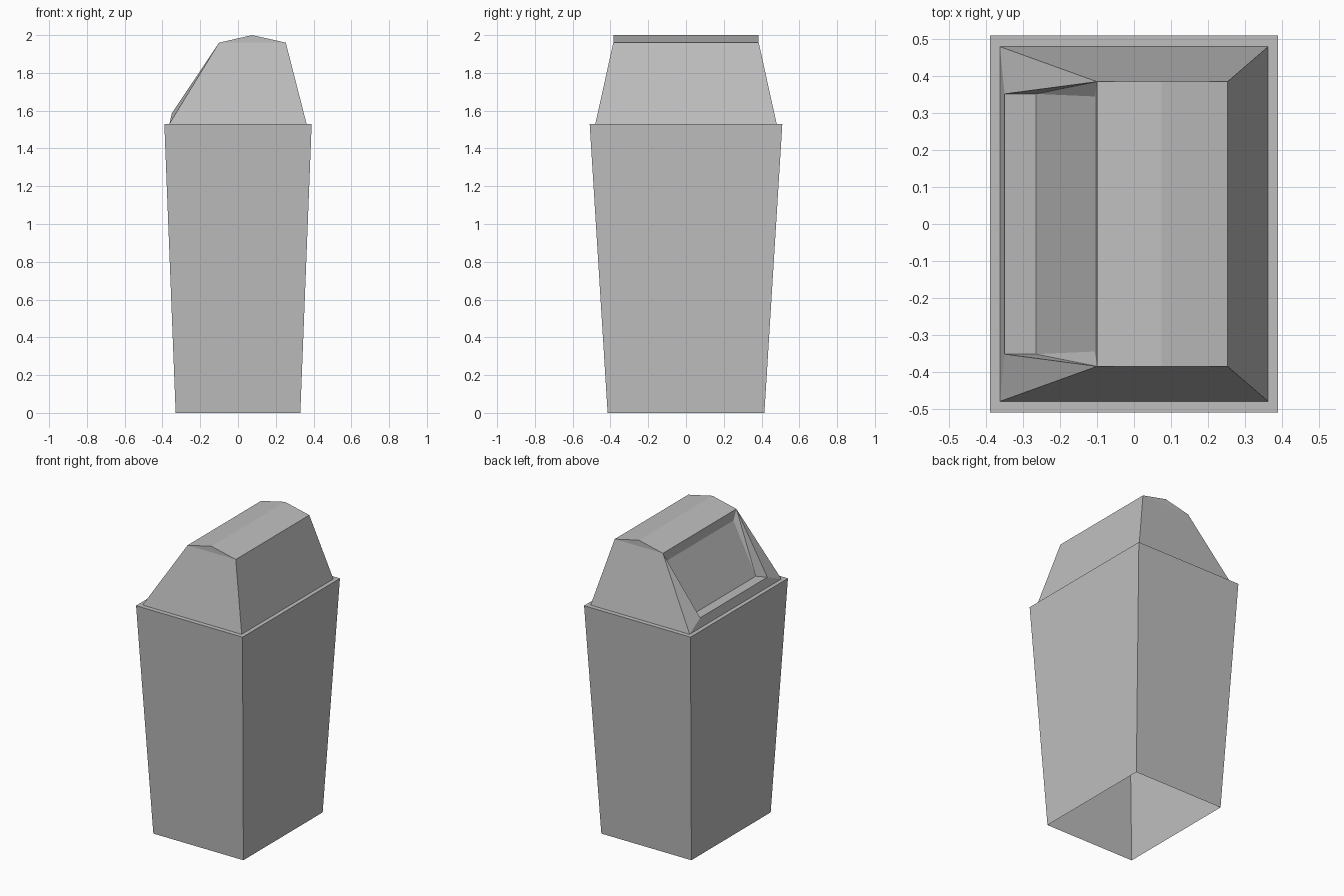
import bpy
import bmesh

cube = bpy.data.objects.get("Cube")
if cube:
    bpy.data.objects.remove(cube, do_unlink=True)

grey = bpy.data.materials.new("plain grey")
grey.use_nodes = True
colour = (0.52, 0.52, 0.52, 1)
grey.diffuse_color = colour
grey.node_tree.nodes["Principled BSDF"].inputs["Base Color"].default_value = colour


def rectangle(bm, half_x, half_y, z):
    return [bm.verts.new((sx * half_x, sy * half_y, z))
            for sx, sy in ((-1, -1), (1, -1), (1, 1), (-1, 1))]


def bridge(bm, low, high):
    for i in range(4):
        j = (i + 1) % 4
        bm.faces.new((low[i], low[j], high[j], high[i]))


def finish(bm, name):
    mesh = bpy.data.meshes.new(name)
    bm.to_mesh(mesh)
    bm.free()
    obj = bpy.data.objects.new(name, mesh)
    bpy.context.collection.objects.link(obj)
    mesh.materials.append(grey)


RIM_Z = 1.53
LID_X, LID_Y = 0.363, 0.48

# Tapered bin body, open underneath, with a flat rim around the lid
bm = bmesh.new()
foot = rectangle(bm, 0.33, 0.415, 0)
rim = rectangle(bm, 0.39, 0.51, RIM_Z)
seat = rectangle(bm, LID_X, LID_Y, RIM_Z)
bridge(bm, foot, rim)
bridge(bm, rim, seat)
finish(bm, "bin_body")

# Lid: (x, half depth, z) stations, each giving a front and a back point
stations = {
    "right_base": (-LID_X, LID_Y, RIM_Z),
    "lip": (-0.35, 0.352, 1.587),
    "flap_low": (-0.265, 0.352, 1.571),
    "flap_high": (-0.106, 0.345, 1.90),
    "right_top": (-0.10, 0.385, 1.96),
    "ridge": (0.075, 0.385, 2.0),
    "left_top": (0.253, 0.385, 1.96),
    "left_base": (LID_X, LID_Y, RIM_Z),
}
bm = bmesh.new()
front = {k: bm.verts.new((x, -y, z)) for k, (x, y, z) in stations.items()}
back = {k: bm.verts.new((x, y, z)) for k, (x, y, z) in stations.items()}

# Strips running front to back: lip, ledge, recessed flap, roof, far slope
names = list(stations)
for a, b in zip(names, names[1:]):
    bm.faces.new((front[a], front[b], back[b], back[a]))

# End walls, gables, frame corners and the reveals beside the flap
ends = (
    ("right_base", "left_base", "left_top", "right_top"),
    ("right_top", "left_top", "ridge"),
    ("right_base", "right_top", "lip"),
    ("lip", "right_top", "flap_low"),
    ("flap_low", "right_top", "flap_high"),
)
for side, order in ((front, 1), (back, -1)):
    for keys in ends:
        bm.faces.new([side[k] for k in keys][::order])
bmesh.ops.recalc_face_normals(bm, faces=bm.faces)
finish(bm, "swing_lid")
